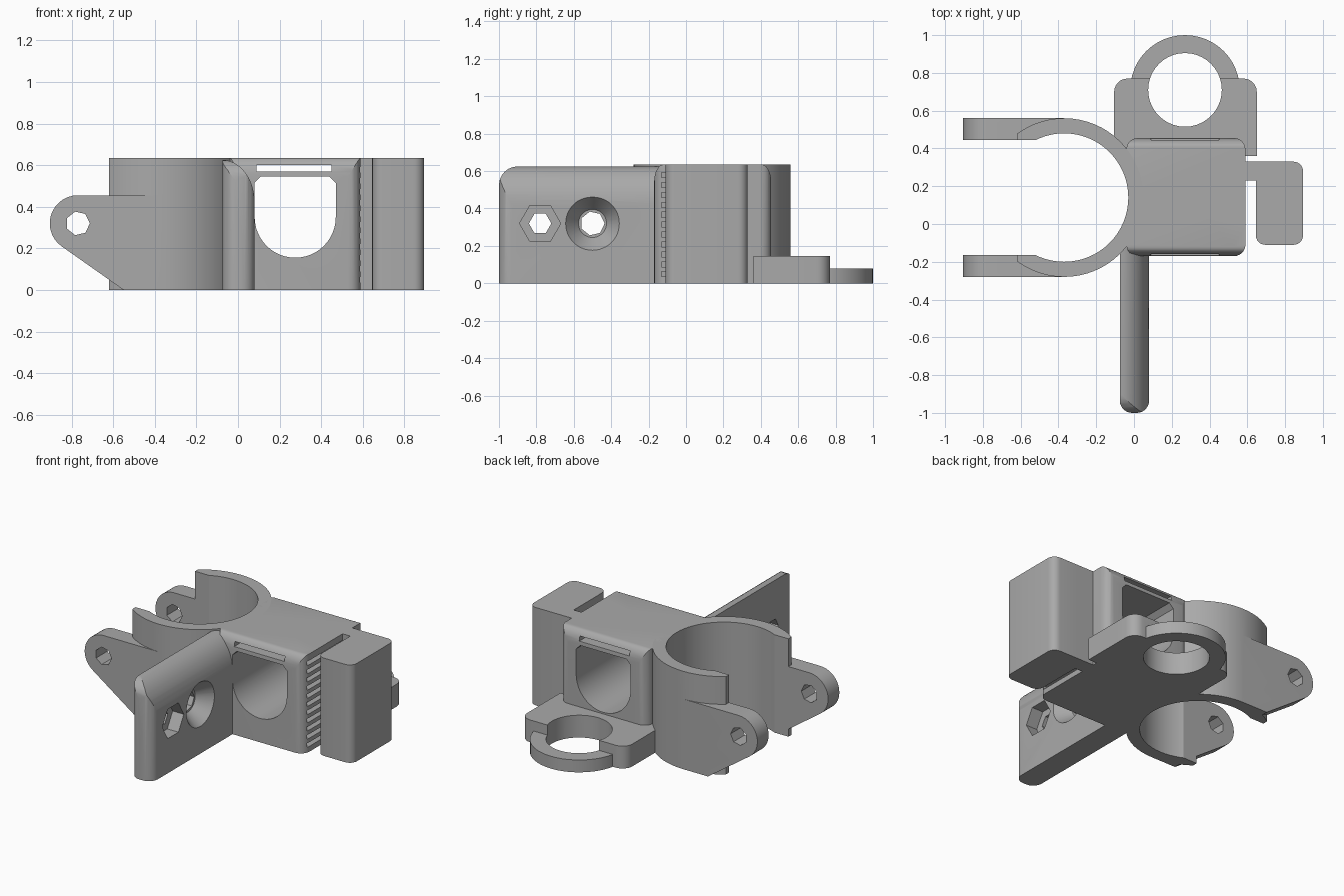
import bpy, bmesh, math
from mathutils import Vector

cube = bpy.data.objects.get("Cube")
if cube:
    bpy.data.objects.remove(cube, do_unlink=True)

grey = bpy.data.materials.new("plain grey")
grey.use_nodes = True
grey.diffuse_color = (0.4, 0.4, 0.4, 1)
grey.node_tree.nodes["Principled BSDF"].inputs["Base Color"].default_value = (0.4, 0.4, 0.4, 1)

H = 0.635  # overall height


def arc(cx, cy, r, a0=0, a1=360, n=48, ry=None):
    """Points along an arc; a full turn leaves out the repeated last point."""
    last = n if a1 - a0 == 360 else n + 1
    out = []
    for i in range(last):
        a = math.radians(a0 + (a1 - a0) * i / n)
        out.append((cx + r * math.cos(a), cy + (ry or r) * math.sin(a)))
    return out


def rounded(x0, x1, y0, y1, r):
    """Rectangle outline with round corners."""
    return (arc(x1 - r, y1 - r, r, 0, 90, 6) + arc(x0 + r, y1 - r, r, 90, 180, 6)
            + arc(x0 + r, y0 + r, r, 180, 270, 6) + arc(x1 - r, y0 + r, r, 270, 360, 6))


def rect(x0, x1, y0, y1):
    return [(x0, y0), (x1, y0), (x1, y1), (x0, y1)]


def prism(name, pts, axis, lo, hi, pts_hi=None):
    """Extrude an outline along an axis, optionally to a second outline."""
    place = {"x": lambda p, d: Vector((d, p[0], p[1])),
             "y": lambda p, d: Vector((p[0], d, p[1])),
             "z": lambda p, d: Vector((p[0], p[1], d))}[axis]
    bm = bmesh.new()
    a = [bm.verts.new(place(p, lo)) for p in pts]
    b = [bm.verts.new(place(p, hi)) for p in (pts_hi or pts)]
    bm.faces.new(a)
    bm.faces.new(b)
    for i in range(len(a)):
        j = (i + 1) % len(a)
        bm.faces.new((a[i], a[j], b[j], b[i]))
    bmesh.ops.recalc_face_normals(bm, faces=bm.faces)
    mesh = bpy.data.meshes.new(name)
    bm.to_mesh(mesh)
    bm.free()
    mesh.materials.append(grey)
    ob = bpy.data.objects.new(name, mesh)
    bpy.context.collection.objects.link(ob)
    return ob


def combine(ob, op, *tools):
    """Apply booleans and discard the tool solids."""
    for tool in tools:
        mod = ob.modifiers.new("bool", "BOOLEAN")
        mod.operation, mod.solver, mod.object = op, "EXACT", tool
        bpy.context.view_layer.objects.active = ob
        bpy.ops.object.modifier_apply(modifier=mod.name)
        bpy.data.objects.remove(tool, do_unlink=True)
    return ob


def bore():
    return prism("bore", arc(-0.37, 0.14, 0.34, n=64), "z", -0.1, 1)


# Open clamp ring with two bolt lugs
clamp = prism("clamp_ring", arc(-0.37, 0.14, 0.42, n=64), "z", 0, H)
combine(clamp, "DIFFERENCE",
        prism("opening", rect(-1, -0.5, -0.165, 0.445), "z", -0.1, 1),
        prism("end_cut", rect(-1, -0.62, -1, 1), "z", -0.1, 1))
lug_side = arc(-0.77, 0.32, 0.135, 90, 235, 14) + [(-0.55, 0), (-0.37, 0), (-0.37, 0.455)]
for y0, y1 in ((-0.28, -0.165), (0.445, 0.56)):
    combine(clamp, "UNION", prism("lug", lug_side, "y", y0, y1))
combine(clamp, "DIFFERENCE", bore(),
        prism("bolt_hole", arc(-0.77, 0.32, 0.058, n=7), "y", -1, 1))

# Central body, rounded in plan and along its front and back top edges
body = prism("main_body", rounded(-0.04, 0.59, -0.17, 0.455, 0.06), "z", 0, H)
side = ([(-0.17, 0), (0.455, 0)] + arc(0.405, H - 0.09, 0.05, 0, 90, 8, 0.09)
        + arc(-0.12, H - 0.09, 0.05, 90, 180, 8, 0.09))
combine(body, "INTERSECT", prism("side_profile", side, "x", -1, 1))
tunnel = arc(0.275, 0.35, 0.195, 180, 360, 24) + [
    (0.47, 0.515), (0.44, 0.545), (0.11, 0.545), (0.08, 0.515)]
combine(body, "DIFFERENCE", bore(),
        prism("tunnel", tunnel, "y", -1, 1),
        prism("strap_slot", rect(0.09, 0.45, 0.57, 0.6), "y", -1, 1))
# Belt teeth on the side of the body
for i in range(11):
    z = 0.035 + i * 0.053
    combine(body, "DIFFERENCE",
            prism("groove", rect(-0.13, 0.23, z, z + 0.027), "x", 0.555, 0.7))

# Belt block and the web joining it to the body
block = prism("belt_block", rounded(0.645, 0.895, -0.11, 0.33, 0.05), "z", 0, H)
combine(block, "UNION", prism("web", rect(0.57, 0.72, 0.23, 0.33), "z", 0, H))

# Arm: rounded over one top edge, at its tip and at the tip's upper corner
section = [(-0.075, 0), (0.08, 0)] + arc(-0.075, 0.42, 0.155, 0, 90, 12, 0.205)
arm = prism("switch_arm", section, "y", -1, -0.08)
plan = ([(0.08, 0), (-0.075, 0)] + arc(-0.01, -0.935, 0.065, 180, 270, 6)
        + arc(0.015, -0.935, 0.065, 270, 360, 6))
tip = [(0, 0), (-1, 0)] + arc(-0.9, 0.525, 0.1, 180, 90, 6) + [(0, 0.625)]
combine(arm, "INTERSECT", prism("arm_plan", plan, "z", -0.1, 1),
        prism("arm_side", tip, "x", -1, 1))
combine(arm, "DIFFERENCE",
        prism("screw_hole", arc(-0.5, 0.32, 0.065, n=7), "x", -1, 1),
        prism("countersink", arc(-0.5, 0.32, 0.075), "x", -0.01, 0.082,
              arc(-0.5, 0.32, 0.145)),
        prism("nut_hole", arc(-0.78, 0.32, 0.06, n=6), "x", -1, 1),
        prism("nut_recess", arc(-0.78, 0.32, 0.11, n=6), "x", 0.0, 1))

# Sensor bracket: thick plate with a thinner ring at the back
bracket = prism("sensor_bracket", rounded(-0.105, 0.65, 0.36, 0.77, 0.07), "z", 0, 0.145)
combine(bracket, "DIFFERENCE",
        prism("corner_trim", rect(-0.2, 0.05, 0.3, 0.43), "z", -0.1, 1))
combine(bracket, "UNION",
        prism("left_fill", rect(-0.105, 0.1, 0.38, 0.6), "z", 0, 0.145),
        prism("right_fill", rect(0.5, 0.65, 0.36, 0.6), "z", 0, 0.145),
        prism("ring", arc(0.27, 0.71, 0.29), "z", 0, 0.08))
combine(bracket, "DIFFERENCE", bore(),
        prism("sensor_hole", arc(0.27, 0.71, 0.195, n=40), "z", -0.1, 1))

# Smooth the curved walls, keep the edges sharp
bpy.ops.object.select_all(action="DESELECT")
for ob in (clamp, body, block, arm, bracket):
    ob.select_set(True)
bpy.context.view_layer.objects.active = clamp
bpy.ops.object.shade_smooth_by_angle(angle=math.radians(25))
